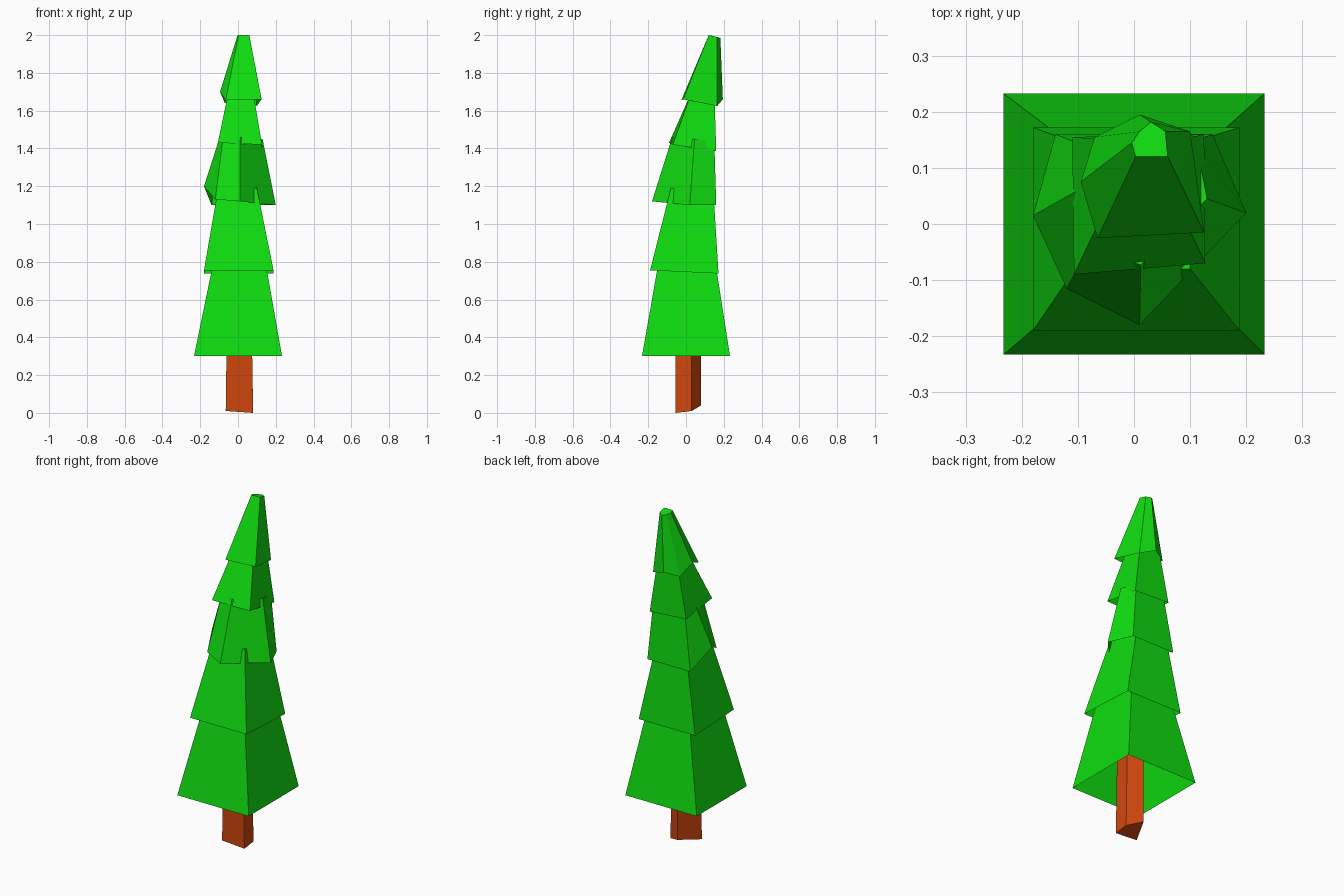
import bpy, bmesh

cube = bpy.data.objects.get("Cube")
if cube:
    bpy.data.objects.remove(cube)


def make_material(name, colour):
    mat = bpy.data.materials.new(name)
    mat.use_nodes = True
    mat.diffuse_color = colour
    mat.node_tree.nodes["Principled BSDF"].inputs["Base Color"].default_value = colour
    return mat


leaf_green = make_material("leaf_green", (0.005, 0.72, 0.005, 1))
bark_orange = make_material("bark_orange", (0.62, 0.062, 0.004, 1))


def loft(name, lower, upper, mat, closed_base=False):
    """Flat-sided block between two uneven rings, capped on top."""
    bm = bmesh.new()
    low = [bm.verts.new(p) for p in lower]
    high = [bm.verts.new(p) for p in upper]
    for i in range(len(low)):
        j = (i + 1) % len(low)
        bm.faces.new((low[i], low[j], high[j], high[i]))
    bm.faces.new(high)
    if closed_base:
        bm.faces.new(low[::-1])
    mesh = bpy.data.meshes.new(name)
    bm.to_mesh(mesh)
    bm.free()
    mesh.materials.append(mat)
    obj = bpy.data.objects.new(name, mesh)
    bpy.context.collection.objects.link(obj)
    return obj


def box_ring(x0, x1, y0, y1, z_front, z_back):
    return [(x0, y0, z_front), (x1, y0, z_front), (x1, y1, z_back), (x0, y1, z_back)]


# Crooked trunk with a slanted foot
foot = [(-.065, -.055, .01), (.08, -.055, 0), (.08, .03, .01), (0, .08, .04)]
loft("trunk", foot, [(x * .9, y, .5) for x, y, z in foot], bark_orange, True)

# Lower two skirts, hollow underneath
loft("skirt_bottom", box_ring(-.233, .233, -.233, .233, .3, .3),
     box_ring(-.13, .145, -.145, .155, .8, .8), leaf_green)
loft("skirt_lower", box_ring(-.18, .188, -.19, .172, .755, .738),
     box_ring(-.105, .1, -.08, .145, 1.19, 1.17), leaf_green)

# Twisted middle skirt with a raised hem on one side
loft("skirt_middle",
     [(.01, -.18, 1.12), (.2, .02, 1.1), (.14, .16, 1.1),
      (-.14, .16, 1.1), (-.18, .015, 1.2), (-.12, -.115, 1.13)],
     [(.012, -.073, 1.46), (.13, .045, 1.45), (.11, .15, 1.43),
      (-.09, .14, 1.43), (-.1, .06, 1.45), (-.08, -.04, 1.45)], leaf_green)

# Upper skirt, leaning back
loft("skirt_upper",
     [(-.107, -.09, 1.43), (.127, -.07, 1.42), (.125, .16, 1.385), (-.11, .155, 1.4)],
     box_ring(-.05, .08, .03, .15, 1.7, 1.7), leaf_green)

# Faceted tip with a small flat top
loft("tree_tip",
     [(-.065, -.025, 1.655), (.125, -.015, 1.66), (.1, .165, 1.625),
      (.01, .195, 1.66), (-.07, .155, 1.64), (-.095, .075, 1.7)],
     [(.003, .12, 2), (.06, .12, 2), (.056, .165, 1.99),
      (.03, .182, 1.985), (.01, .165, 1.99), (-.004, .145, 1.995)], leaf_green)
